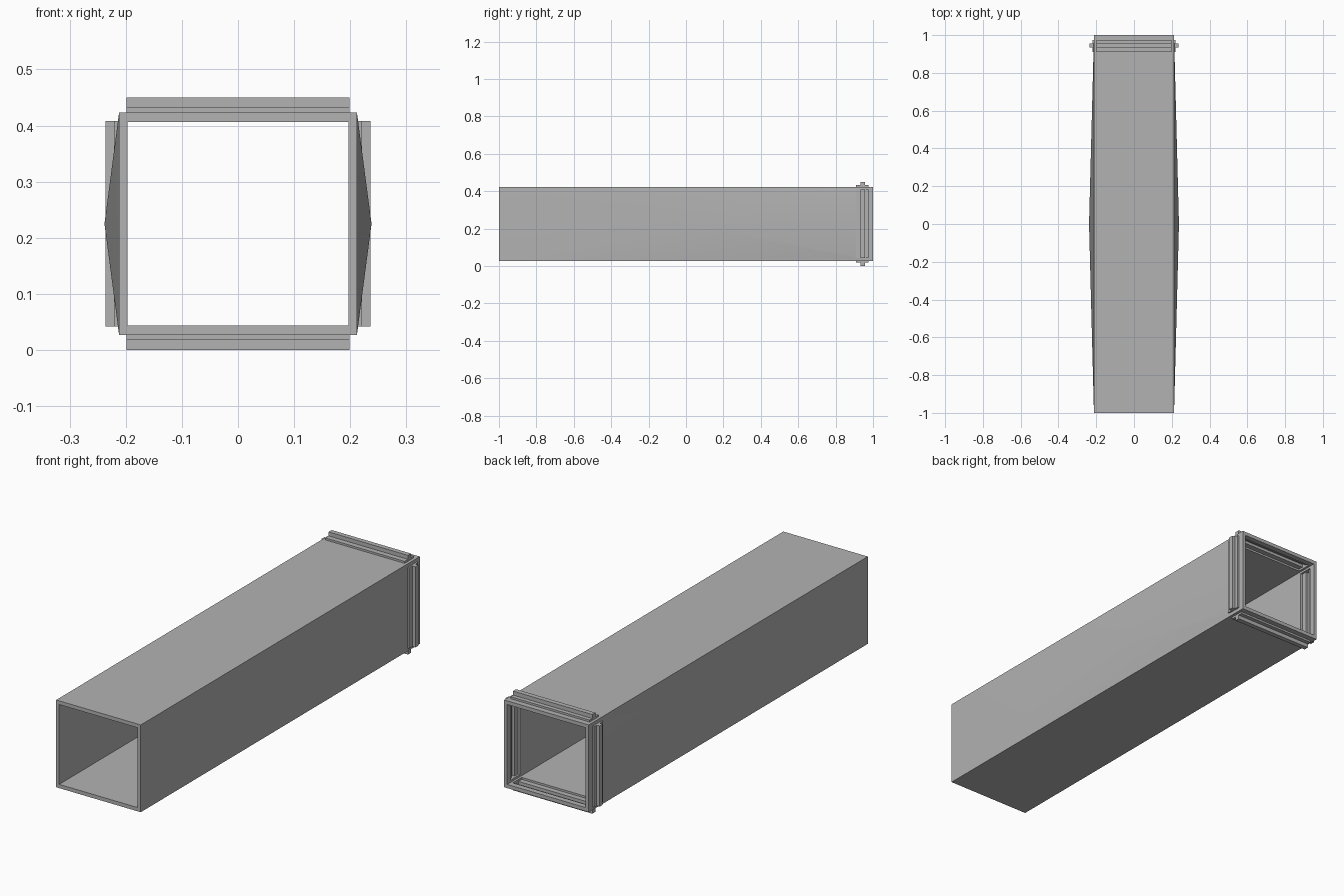
import bpy, bmesh, math
from mathutils import Vector

if "Cube" in bpy.data.objects:
    bpy.data.objects.remove(bpy.data.objects["Cube"])

CZ = 0.225                  # height of the duct axis
HX, HZ = 0.212, 0.198       # outer half sizes
IX, IZ = 0.197, 0.181       # inner half sizes


def box(name, lo, hi, bulge=0.0):
    """Box from corner to corner; bulge pulls the x faces out to shallow pyramids."""
    lo, hi = Vector(lo), Vector(hi)
    bm = bmesh.new()
    bmesh.ops.create_cube(bm, size=1)
    for v in bm.verts:
        v.co = Vector([(lo[i] + hi[i]) / 2 + v.co[i] * (hi[i] - lo[i]) for i in range(3)])
    if bulge:
        bm.normal_update()
        sides = [f for f in bm.faces if abs(f.normal.x) > 0.9]
        for v in bmesh.ops.poke(bm, faces=sides)["verts"]:
            v.co.x += bulge if v.co.x > 0 else -bulge
    me = bpy.data.meshes.new(name)
    bm.to_mesh(me)
    bm.free()
    ob = bpy.data.objects.new(name, me)
    bpy.context.collection.objects.link(ob)
    return ob


def wall_box(name, axis, sign, span, y0, y1, d0, d1):
    """Box lying along one wall, between distances d0 and d1 from the axis."""
    a, b = sorted((sign * d0, sign * d1))
    if axis == "x":
        return box(name, (a, y0, CZ - span), (b, y1, CZ + span))
    return box(name, (-span, y0, CZ + a), (span, y1, CZ + b))


def boolean(target, tool, op):
    m = target.modifiers.new(op.lower(), "BOOLEAN")
    m.operation, m.object, m.solver = op, tool, "EXACT"
    tool.hide_render = True
    tool.hide_set(True)
    tools.append(tool)


tools = []

# Square duct with bulged side walls
duct = box("duct", (-HX, -1, CZ - HZ), (HX, 1, CZ + HZ), bulge=0.026)

# Stepped bead pressed into each wall near the back end
BASE, RIB = (0.91, 0.975), (0.934, 0.956)
walls = [("x", 1, HX, IX, 0.183, 0.024), ("x", -1, HX, IX, 0.183, 0.024),
         ("z", 1, HZ, IZ, 0.199, 0.027), ("z", -1, HZ, IZ, 0.199, 0.027)]
for axis, s, outer, inner, span, rib in walls:
    boolean(duct, wall_box("bead_base", axis, s, span, *BASE, outer - 0.008, outer + 0.009), "UNION")
    boolean(duct, wall_box("bead_rib", axis, s, span, *RIB, outer - 0.008, outer + rib), "UNION")

# Hollow inside and matching grooves
boolean(duct, box("bore", (-IX, -1.1, CZ - IZ), (IX, 1.1, CZ + IZ)), "DIFFERENCE")
for axis, s, outer, inner, span, rib in walls:
    g = span - 0.012
    boolean(duct, wall_box("groove_base", axis, s, g, *BASE, inner - 0.02, inner + 0.009), "DIFFERENCE")
    boolean(duct, wall_box("groove_rib", axis, s, g, *RIB, inner - 0.02, inner + 0.022), "DIFFERENCE")

# Bake the modifiers and drop the cutters
dg = bpy.context.evaluated_depsgraph_get()
mesh = bpy.data.meshes.new_from_object(duct.evaluated_get(dg))
duct.modifiers.clear()
duct.data = mesh
for t in tools:
    bpy.data.objects.remove(t)

# Darker sheet metal; the shallow side bulges are shaded smooth
metal = bpy.data.materials.new("sheet_metal")
metal.diffuse_color = (0.45, 0.45, 0.45, 1)
metal.use_nodes = True
metal.node_tree.nodes["Principled BSDF"].inputs["Base Color"].default_value = metal.diffuse_color
mesh.materials.clear()
mesh.materials.append(metal)
bpy.context.view_layer.objects.active = duct
duct.select_set(True)
bpy.ops.object.shade_smooth_by_angle(angle=math.radians(30))
